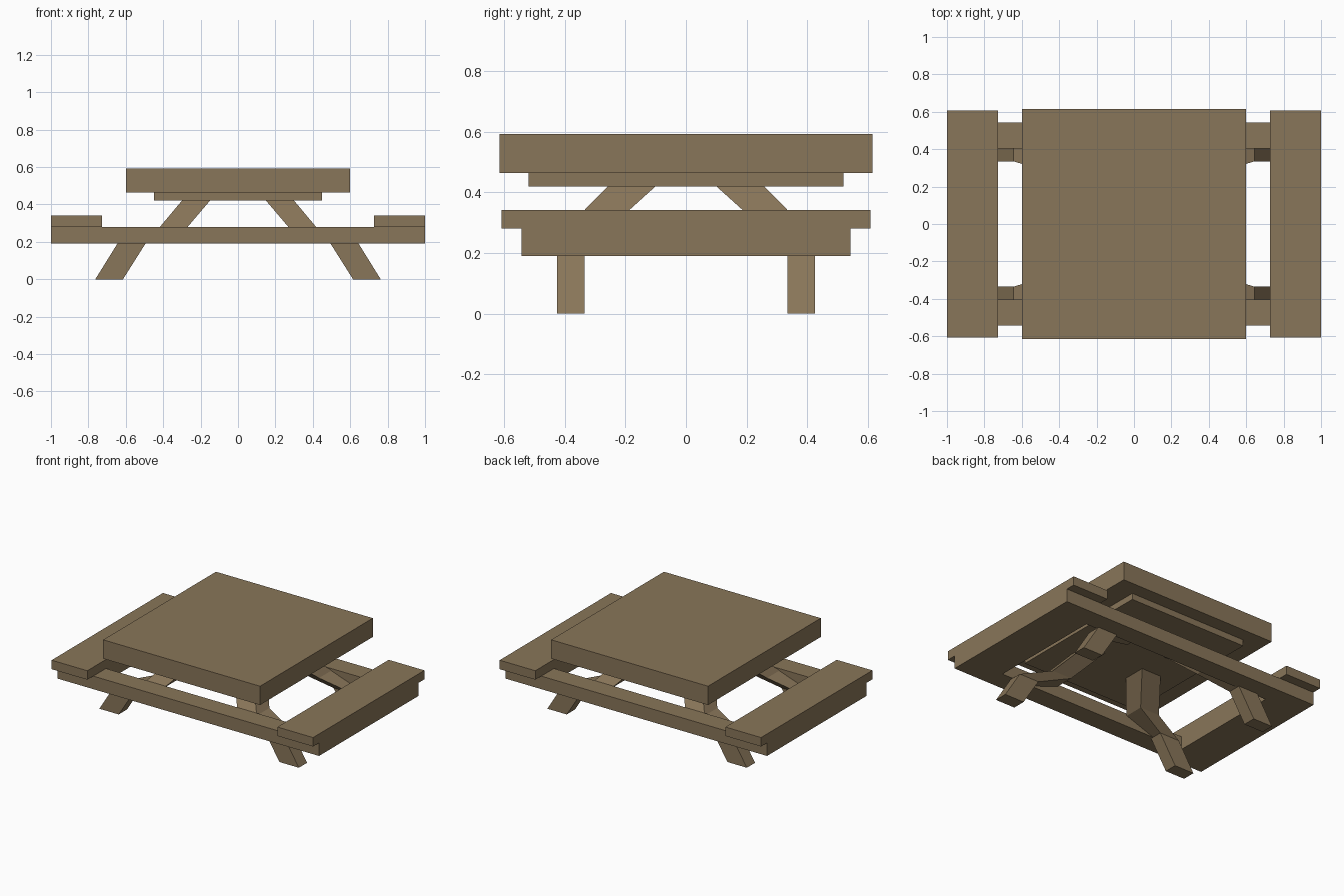
import bpy, bmesh

if "Cube" in bpy.data.objects:
    bpy.data.objects.remove(bpy.data.objects["Cube"])

wood = bpy.data.materials.new("wood")
wood.diffuse_color = (0.25, 0.18, 0.10, 1)
wood.use_nodes = True
wood.node_tree.nodes["Principled BSDF"].inputs["Base Color"].default_value = wood.diffuse_color


def make(name, verts, faces):
    """Create a flat shaded wooden mesh object with outward normals."""
    me = bpy.data.meshes.new(name)
    me.from_pydata(verts, [], faces)
    bm = bmesh.new()
    bm.from_mesh(me)
    bmesh.ops.recalc_face_normals(bm, faces=bm.faces)
    bm.to_mesh(me)
    bm.free()
    me.materials.append(wood)
    ob = bpy.data.objects.new(name, me)
    bpy.context.collection.objects.link(ob)
    return ob


def loft(name, sections, sx=1, sy=1):
    """Join horizontal rectangles (z, x0, x1, y0, y1) into one closed solid."""
    verts, faces = [], []
    for z, x0, x1, y0, y1 in sections:
        verts += [(sx * x, sy * y, z) for x, y in
                  ((x0, y0), (x1, y0), (x1, y1), (x0, y1))]
    for s in range(len(sections) - 1):
        a = 4 * s
        for i in range(4):
            j = (i + 1) % 4
            faces.append((a + i, a + j, a + 4 + j, a + 4 + i))
    n = len(verts)
    faces += [(3, 2, 1, 0), (n - 4, n - 3, n - 2, n - 1)]
    return make(name, verts, faces)


def box(name, x, y, z, sx=1, sy=1):
    return loft(name, [(z[0], *x, *y), (z[1], *x, *y)], sx, sy)


# Table top and the smaller support panel beneath it
box("table_top", (-0.6, 0.6), (-0.616, 0.616), (0.463, 0.593))
box("top_support", (-0.45, 0.45), (-0.52, 0.52), (0.42, 0.463))

# Bench seats with the frame rails below them
for side, sx in (("right", 1), ("left", -1)):
    box(f"{side}_seat", (0.727, 1), (-0.608, 0.608), (0.28, 0.342), sx)
    box(f"{side}_seat_rail", (0.727, 1), (-0.405, 0.405), (0.19, 0.28), sx)

# Long cross beams front and back
for end, sy in (("back", 1), ("front", -1)):
    box(f"{end}_cross_beam", (-1, 1), (0.405, 0.543), (0.19, 0.28), 1, sy)

# Bent legs: splayed foot, shallow middle, steep upper part
leg = [(0.0, 0.615, 0.763, 0.335, 0.425),
       (0.19, 0.495, 0.645, 0.335, 0.425),
       (0.265, 0.282, 0.43, 0.272, 0.41),
       (0.42, 0.15, 0.30, 0.10, 0.258)]
for side, sx in (("right", 1), ("left", -1)):
    for end, sy in (("back", 1), ("front", -1)):
        loft(f"{end}_{side}_leg", leg, sx, sy)
